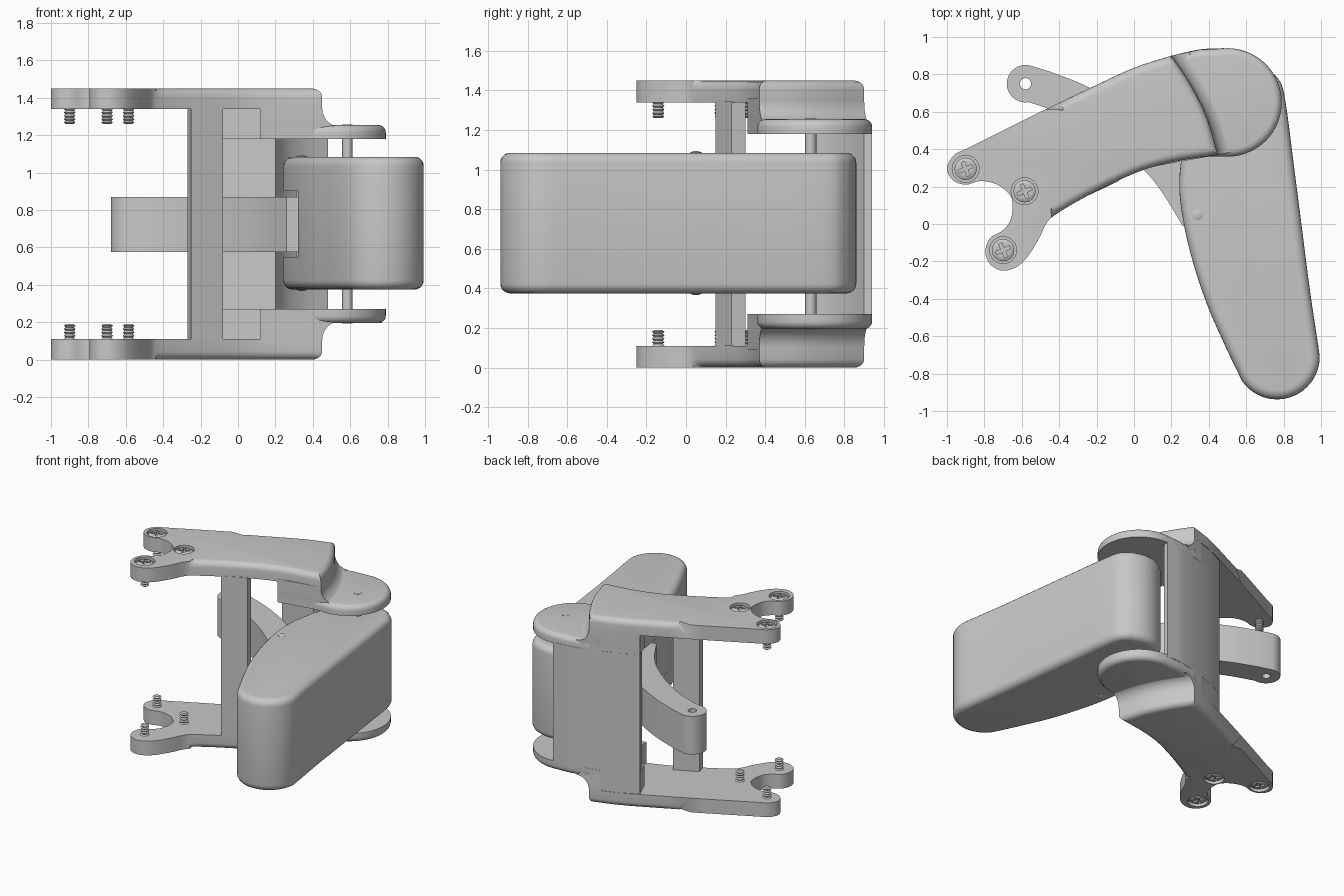
import bpy, bmesh, math
from mathutils import Vector

if "Cube" in bpy.data.objects:
    bpy.data.objects.remove(bpy.data.objects["Cube"])

HEIGHT = 1.45
grey = bpy.data.materials.new("neutral_grey")
grey.use_nodes = True
grey.diffuse_color = (0.58, 0.58, 0.58, 1)
grey.node_tree.nodes["Principled BSDF"].inputs["Base Color"].default_value = grey.diffuse_color


def finish(obj):
    obj.data.materials.clear()
    obj.data.materials.append(grey)
    obj.data.shade_smooth()
    obj.data.set_sharp_from_angle(angle=0.6)
    return obj


def to_object(bm, name):
    bmesh.ops.recalc_face_normals(bm, faces=bm.faces)
    mesh = bpy.data.meshes.new(name)
    bm.to_mesh(mesh)
    bm.free()
    obj = bpy.data.objects.new(name, mesh)
    bpy.context.collection.objects.link(obj)
    return finish(obj)


def loft(bm, rings):
    """Closed solid through outlines given as (points, z)."""
    loops = [[bm.verts.new((p[0], p[1], z)) for p in pts] for pts, z in rings]
    for a, b in zip(loops, loops[1:]):
        for i in range(len(a)):
            j = (i + 1) % len(a)
            bm.faces.new((a[i], a[j], b[j], b[i]))
    bm.faces.new(loops[0][::-1])
    bm.faces.new(loops[-1])
    bm.normal_update()
    bmesh.ops.recalc_face_normals(bm, faces=bm.faces)


def prism(name, pts, z0, z1, round_top=0, round_bottom=0, min_x=-9):
    bm = bmesh.new()
    loft(bm, [(pts, z0), (pts, z1)])
    for z, radius in ((z1, round_top), (z0, round_bottom)):
        if radius:
            edges = [e for e in bm.edges if all(abs(v.co.z - z) < 1e-4 and v.co.x > min_x
                                                for v in e.verts)]
            bmesh.ops.bevel(bm, geom=edges, offset=radius, offset_type='OFFSET', segments=5,
                            profile=0.5, affect='EDGES', clamp_overlap=False)
            bm.normal_update()
    return to_object(bm, name)


def curve(pts, steps=4):
    """Smooth open curve through the points."""
    p = [Vector(q) for q in pts]
    p = [p[0] * 2 - p[1]] + p + [p[-1] * 2 - p[-2]]
    out = []
    for a, b, c, d in zip(p, p[1:], p[2:], p[3:]):
        for i in range(steps):
            t = i / steps
            out.append(0.5 * (2 * b + (c - a) * t + (2 * a - 5 * b + 4 * c - d) * t * t
                              + (3 * b - a - 3 * c + d) * t ** 3))
    return out + [p[-2]]


def arc(centre, r, start=0, end=360, n=24):
    full = abs(end - start) == 360
    count = n if full else n + 1
    return [Vector((centre[0] + r * math.cos(math.radians(start + (end - start) * i / n)),
                    centre[1] + r * math.sin(math.radians(start + (end - start) * i / n))))
            for i in range(count)]


def cut(obj, cutter):
    cutter.hide_render = True
    mod = obj.modifiers.new("cut", 'BOOLEAN')
    mod.operation = 'DIFFERENCE'
    mod.solver = 'EXACT'
    mod.object = cutter
    graph = bpy.context.evaluated_depsgraph_get()
    mesh = bpy.data.meshes.new_from_object(obj.evaluated_get(graph))
    obj.modifiers.clear()
    obj.data = mesh
    bpy.data.objects.remove(cutter)
    finish(obj)


def mirror_down(obj):
    bm = bmesh.new()
    bm.from_mesh(obj.data)
    for v in bm.verts:
        v.co.z = HEIGHT - v.co.z
    to_object(bm, obj.name.replace("upper", "lower"))


screws = [(-0.9, 0.295), (-0.585, 0.175), (-0.7, -0.14)]
pivot = (0.585, 0.63)
step = curve([(0.45, 0.37), (0.39, 0.57), (0.3, 0.75), (0.2, 0.9)], 3)

# Forked arm plate
edge = curve([(0.2, 0.9), (0, 0.835), (-0.25, 0.72), (-0.55, 0.575), (-0.88, 0.41),
              (-0.96, 0.37), (-1, 0.3), (-0.97, 0.235), (-0.9, 0.21), (-0.82, 0.23),
              (-0.73, 0.21), (-0.66, 0.15), (-0.65, 0.08), (-0.665, 0.01), (-0.71, -0.04),
              (-0.77, -0.075), (-0.795, -0.15), (-0.765, -0.22), (-0.69, -0.25),
              (-0.6, -0.21), (-0.52, -0.1), (-0.47, 0), (-0.42, 0.05), (-0.25, 0.15),
              (0, 0.27), (0.2, 0.33), (0.45, 0.37)])
arm = prism("upper_arm", edge + step[1:-1], 1.34, HEIGHT, 0.045, min_x=-0.45)
bm = bmesh.new()
for s in screws:
    loft(bm, [(arc(s, 0.072), 1.425), (arc(s, 0.072), 1.5)])
cut(arm, to_object(bm, "countersinks"))

# Shoulder that steps down to the hinge with a hollow fillet
bm = bmesh.new()
back = [Vector((0.12, 0.875)), Vector((0.12, 0.31))]
rings = [(step + back, 1.18)]
for i in range(7):
    a = math.radians(15 * i)
    shift = Vector((0.95, 0.2)) * 0.1 * (1 - math.sin(a))
    rings.append(([p + shift for p in step] + back, 1.245 + 0.1 * (1 - math.cos(a))))
rings.append((step + back, 1.36))
loft(bm, rings)
shoulder = to_object(bm, "upper_shoulder")

# Rounded hinge ear
ear = [Vector((0.3, 0.6)), Vector((0.2, 0.9)), Vector((0.35, 0.932))]
ear += arc((0.5, 0.65), 0.29, 90, -90, 28) + [Vector((0.4, 0.362))]
hinge = prism("upper_hinge_ear", ear[::-1], 1.18, 1.255, 0.04)

# Screws with threaded shanks and cross recesses
bm = bmesh.new()
for s in screws:
    rings = [(arc(s, 0.02, n=16), 1.26)]
    for i in range(6):
        z = 1.268 + 0.018 * i
        rings += [(arc(s, 0.031, n=16), z), (arc(s, 0.023, n=16), z + 0.009)]
    rings += [(arc(s, 0.03, n=16), 1.42), (arc(s, 0.06, n=16), 1.421),
              (arc(s, 0.06, n=16), 1.435), (arc(s, 0.045, n=16), 1.445)]
    loft(bm, rings)
screw = to_object(bm, "upper_screws")
bm = bmesh.new()
for s in screws:
    cross = []
    for k in range(4):
        d = Vector((math.cos(0.4 + k * math.pi / 2), math.sin(0.4 + k * math.pi / 2)))
        n = Vector((-d.y, d.x))
        cross += [Vector(s) + d * 0.04 - n * 0.009, Vector(s) + d * 0.04 + n * 0.009,
                  Vector(s) + d * 0.009 + n * 0.009]
    loft(bm, [(cross, 1.428), (cross, 1.5)])
cut(screw, to_object(bm, "cross_recesses"))

# Blocks where the back wall meets the arms
boss = prism("upper_wall_boss", [(-0.08, 0.62), (0.12, 0.62), (0.2, 0.8), (0.2, 0.898),
                                 (0, 0.833), (-0.14, 0.765)], 1.18, 1.345)
for part in (arm, shoulder, hinge, screw, boss):
    mirror_down(part)

# Back wall hollowed around the barrel
wall = curve([(-0.14, 0.765), (0, 0.833), (0.2, 0.898), (0.35, 0.933), (0.48, 0.94)])
wall += curve([(0.48, 0.9), (0.36, 0.83), (0.26, 0.74), (0.2, 0.64)]) + [Vector((-0.08, 0.65))]
prism("back_wall", wall, 0.26, 1.19)

# Spacer pillar and pivot pin
prism("spacer_pillar", [(-0.25, 0.15), (-0.08, 0.23), (-0.1, 0.3), (-0.27, 0.22)], 0.11, 1.345)
prism("pivot_pin", arc(pivot, 0.028), 0.193, 1.257)

# Swinging paddle with a slot for the link
paddle = arc(pivot, 0.23, 165, 75, 14)
paddle += curve([(0.72, 0.825), (0.785, 0.755), (0.815, 0.62), (0.85, 0.35), (0.895, 0),
                 (0.94, -0.35), (0.985, -0.65)])
paddle += arc((0.765, -0.71), 0.228, 0, -145, 16)
paddle += curve([(0.5, -0.68), (0.39, -0.43), (0.3, -0.15), (0.25, 0.1), (0.245, 0.28),
                 (0.28, 0.5)])
body = prism("paddle", paddle[::-1], 0.375, 1.085, 0.05, 0.05)
cut(body, prism("slot", [(0.1, -0.6), (0.32, -0.6), (0.32, 0.8), (0.1, 0.8)], 0.55, 0.905))
bm = bmesh.new()
spot = (0.34, 0.05)
loft(bm, [(arc(spot, r), z) for r, z in ((0.012, 0.367), (0.03, 0.374), (0.03, 1.086),
                                         (0.012, 1.093))])
to_object(bm, "link_pin")

# Curved link with an eye at its free end
link = arc((-0.58, 0.75), 0.1, 280, 75, 20)
link += curve([(-0.45, 0.815), (-0.25, 0.735), (0, 0.59), (0.22, 0.36), (0.4, 0.09)])
link += arc(spot, 0.075, 20, -130, 8)
link += curve([(0.26, -0.01), (0.15, 0.17), (0.05, 0.29), (-0.13, 0.44), (-0.32, 0.56),
               (-0.48, 0.625)])
bar = prism("link", link[::-1], 0.575, 0.87)
cut(bar, prism("eye", arc((-0.58, 0.75), 0.03), 0.5, 0.95))
